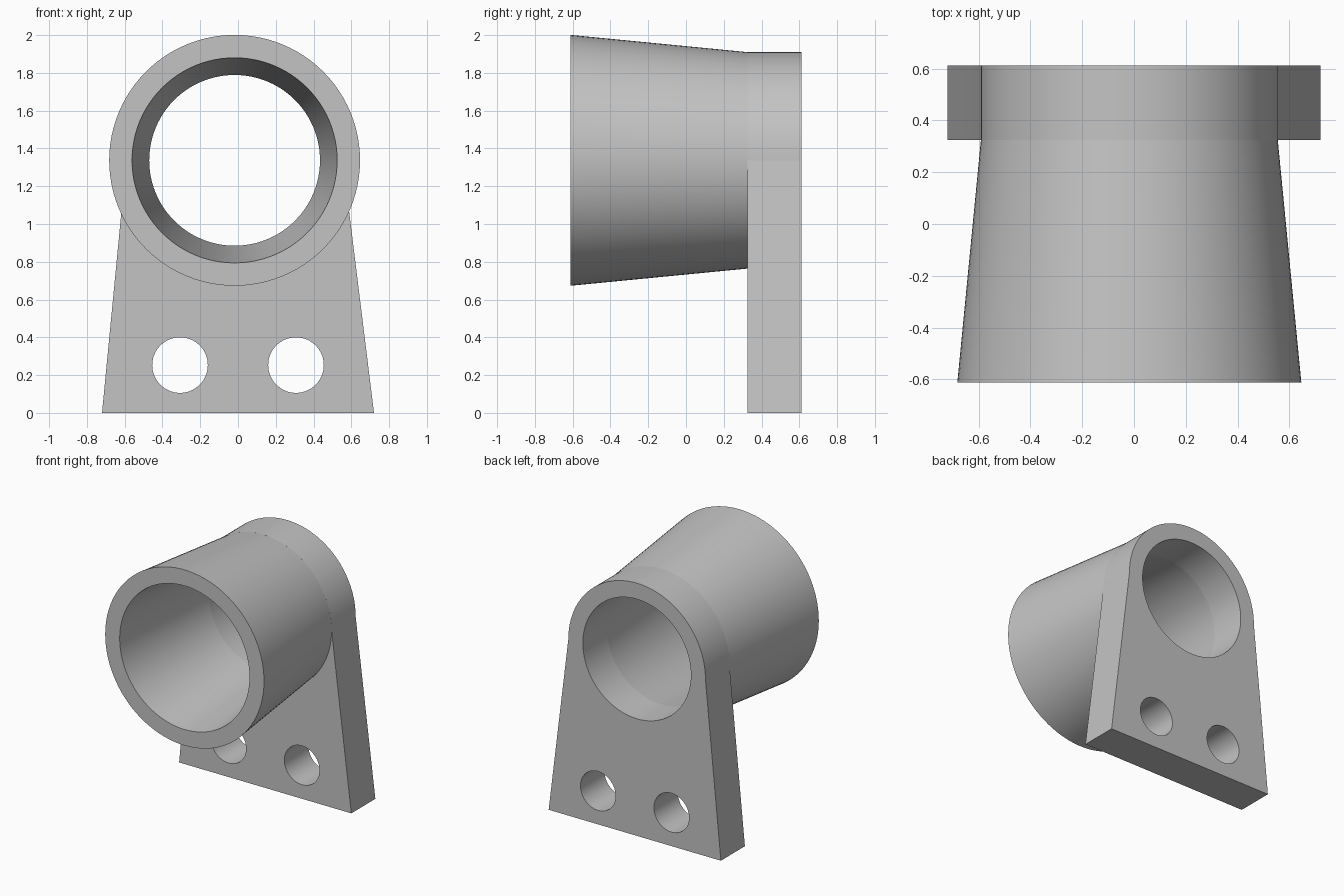
import bpy, bmesh, math
from mathutils import Vector

cube = bpy.data.objects.get("Cube")
if cube:
    bpy.data.objects.remove(cube, do_unlink=True)

# Key dimensions
CX, CZ = -0.018, 1.337            # bore axis
FRONT, JOINT, BACK = -0.612, 0.325, 0.612
R_OUT, R_IN = 0.573, 0.452        # at the plate
FLARE = 0.091                     # extra radius at the open end
FOOT = 0.72
HOLE_X, HOLE_Z, HOLE_R = 0.307, 0.253, 0.147

grey = bpy.data.materials.new("plain grey")
grey.use_nodes = True
colour = (0.55, 0.55, 0.55, 1)
grey.diffuse_color = colour
grey.node_tree.nodes["Principled BSDF"].inputs["Base Color"].default_value = colour


def circle(cx, cz, r, y, n=96):
    steps = [2 * math.pi * i / n for i in range(n)]
    return [Vector((cx + r * math.cos(a), y, cz + r * math.sin(a))) for a in steps]


def finish(bm, name):
    bmesh.ops.recalc_face_normals(bm, faces=bm.faces)
    mesh = bpy.data.meshes.new(name)
    bm.to_mesh(mesh)
    bm.free()
    mesh.materials.append(grey)
    obj = bpy.data.objects.new(name, mesh)
    bpy.context.collection.objects.link(obj)
    bpy.ops.object.select_all(action='DESELECT')
    obj.select_set(True)
    bpy.context.view_layer.objects.active = obj
    bpy.ops.object.shade_smooth_by_angle(angle=math.radians(5))
    return obj


# Mounting plate: tapered outline with a round top, a bore and two bolt holes
bm = bmesh.new()
n = 64
outline = [Vector((-FOOT, JOINT, 0)), Vector((FOOT, JOINT, 0))]
for i in range(n + 1):
    a = math.pi * i / n
    outline.append(Vector((CX + R_OUT * math.cos(a), JOINT, CZ + R_OUT * math.sin(a))))
loops = [outline, circle(CX, CZ, R_IN, JOINT)]
loops += [circle(side * HOLE_X, HOLE_Z, HOLE_R, JOINT) for side in (-1, 1)]
for loop in loops:
    verts = [bm.verts.new(p) for p in loop]
    for i, v in enumerate(verts):
        bm.edges.new((verts[i - 1], v))
bmesh.ops.triangle_fill(bm, use_beauty=True, use_dissolve=False,
                        edges=bm.edges[:], normal=(0, -1, 0))
extruded = bmesh.ops.extrude_face_region(bm, geom=bm.faces[:])
moved = [g for g in extruded["geom"] if isinstance(g, bmesh.types.BMVert)]
bmesh.ops.translate(bm, verts=moved, vec=(0, BACK - JOINT, 0))
finish(bm, "mounting_plate")

# Flared tube: outer wall, front rim and inner wall, open where it joins the plate
bm = bmesh.new()
profile = [(R_OUT, JOINT), (R_OUT + FLARE, FRONT), (R_IN + FLARE, FRONT), (R_IN, JOINT)]
rings = [[bm.verts.new(p) for p in circle(CX, CZ, r, y)] for r, y in profile]
for a, b in zip(rings, rings[1:]):
    for i in range(len(a)):
        bm.faces.new((a[i - 1], a[i], b[i], b[i - 1]))
finish(bm, "flared_tube")
